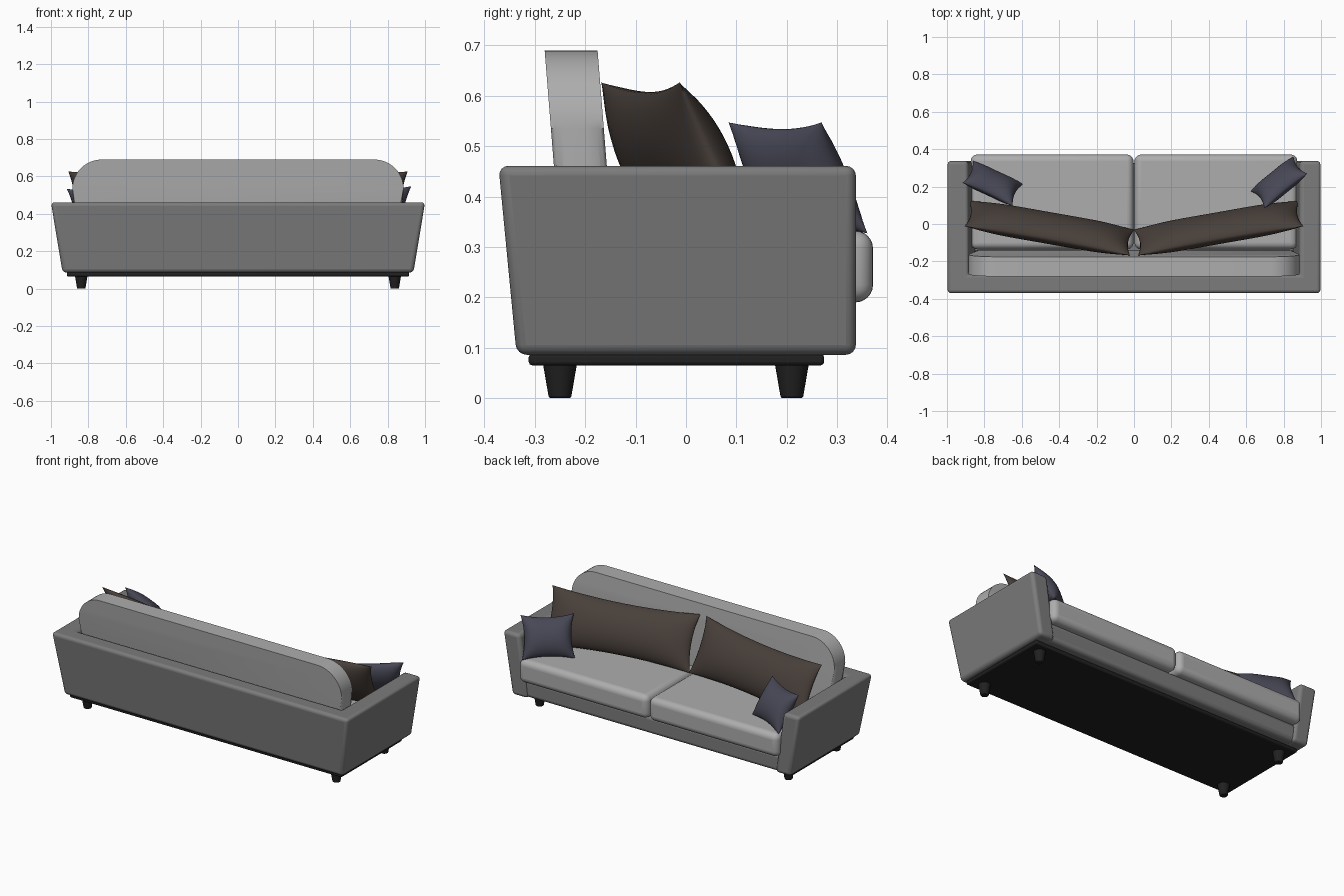
import bpy, bmesh, math
from mathutils import Matrix

if "Cube" in bpy.data.objects:
    bpy.data.objects.remove(bpy.data.objects["Cube"])


def material(name, rgb):
    m = bpy.data.materials.new(name)
    m.diffuse_color = (*rgb, 1)
    m.use_nodes = True
    m.node_tree.nodes["Principled BSDF"].inputs["Base Color"].default_value = m.diffuse_color
    return m


BLACK = material("black", (0.015, 0.015, 0.015))
BROWN = material("brown", (0.065, 0.05, 0.042))
BLUE = material("slate_blue", (0.065, 0.065, 0.095))
FRAME = material("frame_grey", (0.2, 0.2, 0.2))
CUSHION = material("cushion_grey", (0.42, 0.42, 0.42))


def finish(name, bm, mat, bevel=0, segments=4, angle=40):
    bmesh.ops.recalc_face_normals(bm, faces=bm.faces)
    me = bpy.data.meshes.new(name)
    bm.to_mesh(me)
    bm.free()
    ob = bpy.data.objects.new(name, me)
    bpy.context.collection.objects.link(ob)
    me.materials.append(mat)
    if bevel:
        b = ob.modifiers.new("rounding", 'BEVEL')
        b.width, b.segments = bevel, segments
        b.limit_method, b.angle_limit = 'ANGLE', math.radians(30)
    bpy.ops.object.select_all(action='DESELECT')
    ob.select_set(True)
    bpy.context.view_layer.objects.active = ob
    bpy.ops.object.shade_smooth_by_angle(angle=math.radians(angle))
    return ob


def box(name, x, y, z, mat, bevel, segments=4):
    bm = bmesh.new()
    bmesh.ops.create_cube(bm, size=1)
    for v in bm.verts:
        v.co = [lo + (c + 0.5) * (hi - lo) for c, (lo, hi) in zip(v.co, (x, y, z))]
    return finish(name, bm, mat, bevel, segments)


def loft(bm, low, high):
    a = [bm.verts.new(p) for p in low]
    b = [bm.verts.new(p) for p in high]
    n = len(a)
    bm.faces.new(a[::-1])
    bm.faces.new(b)
    for i in range(n):
        j = (i + 1) % n
        bm.faces.new((a[i], a[j], b[j], b[i]))


# U-shaped flared frame: arms and back in one piece
def u_plan(outer, inner, back, inner_back, z):
    half = [(inner, inner_back), (inner, 0.337), (outer, 0.337), (outer, back)]
    return [(x, y, z) for x, y in half] + [(-x, y, z) for x, y in half[::-1]]


bm = bmesh.new()
loft(bm, u_plan(0.938, 0.835, -0.336, -0.24, 0.086), u_plan(1.0, 0.888, -0.372, -0.27, 0.461))
finish("arm_and_back_frame", bm, FRAME, 0.02)

# Seat deck with front rail, and dark plinth below
box("seat_deck", (-0.865, 0.865), (-0.29, 0.325), (0.087, 0.195), FRAME, 0.022)
box("plinth", (-0.915, 0.915), (-0.312, 0.274), (0.065, 0.088), BLACK, 0.007, 2)

# Tapered round legs
for sx in (-1, 1):
    for y in (-0.25, 0.21):
        bm = bmesh.new()
        bmesh.ops.create_cone(bm, cap_ends=True, segments=24, radius1=0.022, radius2=0.034,
                              depth=0.07, matrix=Matrix.Translation((sx * 0.838, y, 0.035)))
        finish("leg", bm, BLACK, 0.004, 2)

# Two seat cushions
for sx in (-1, 1):
    box("seat_cushion", sorted((sx * 0.003, sx * 0.873)), (-0.135, 0.371), (0.19, 0.332),
        CUSHION, 0.035, 6)

# Backrest slab with big rounded top corners, leaning back
W, TOP, BOTTOM, R = 0.885, 0.69, 0.2, 0.155
outline = [(W - 0.015, BOTTOM)]
for i in range(13):
    a = math.radians(90 * i / 12)
    outline.append((W - R + R * math.cos(a), TOP - R + R * math.sin(a)))
outline += [(-x, z) for x, z in outline[::-1]]
lean = lambda z: -0.08 * (z - 0.46)
bm = bmesh.new()
loft(bm, [(x, -0.262 + lean(z), z) for x, z in outline],
     [(x, -0.157 + lean(z), z) for x, z in outline])
slab_edges = [e for e in bm.edges if len({f for f in e.link_faces if len(f.verts) > 4}) == 1]
bmesh.ops.bevel(bm, geom=slab_edges, offset=0.042, segments=6, profile=0.5, affect='EDGES')
finish("backrest", bm, CUSHION, angle=50)


# Pillow: two bulging sheets with pinched edges, leaning and turned
def pillow(name, length, height, thick, centre, lean, turn, mat, n=24):
    bm = bmesh.new()
    pinch = 0.07 * height
    for side in (-1, 1):
        grid = []
        for i in range(n + 1):
            row = []
            for j in range(n + 1):
                u, v = math.sin(math.pi * (i / n - .5)), math.sin(math.pi * (j / n - .5))
                x = u * (length / 2 - pinch * (1 - v * v))
                z = v * (height / 2 - pinch * (1 - u * u))
                bulge = max(0, (1 - u ** 4) * (1 - v * v)) ** 0.6
                row.append(bm.verts.new((x, side * thick / 2 * bulge, z)))
            grid.append(row)
        for i in range(n):
            for j in range(n):
                bm.faces.new((grid[i][j], grid[i + 1][j], grid[i + 1][j + 1], grid[i][j + 1]))
    bmesh.ops.remove_doubles(bm, verts=bm.verts, dist=1e-5)
    bm.transform(Matrix.Translation(centre) @ Matrix.Rotation(math.radians(turn), 4, 'Z')
                 @ Matrix.Rotation(math.radians(lean), 4, 'X'))
    finish(name, bm, mat, angle=80)


for sx in (-1, 1):
    pillow("long_pillow", 0.90, 0.33, 0.14, (sx * 0.452, -0.022, 0.477), 25, sx * 10, BROWN)
pillow("small_pillow_left", 0.295, 0.245, 0.11, (-0.755, 0.217, 0.43), 32, -25, BLUE)
pillow("small_pillow_right", 0.295, 0.25, 0.11, (0.775, 0.222, 0.437), 28, 39, BLUE)
